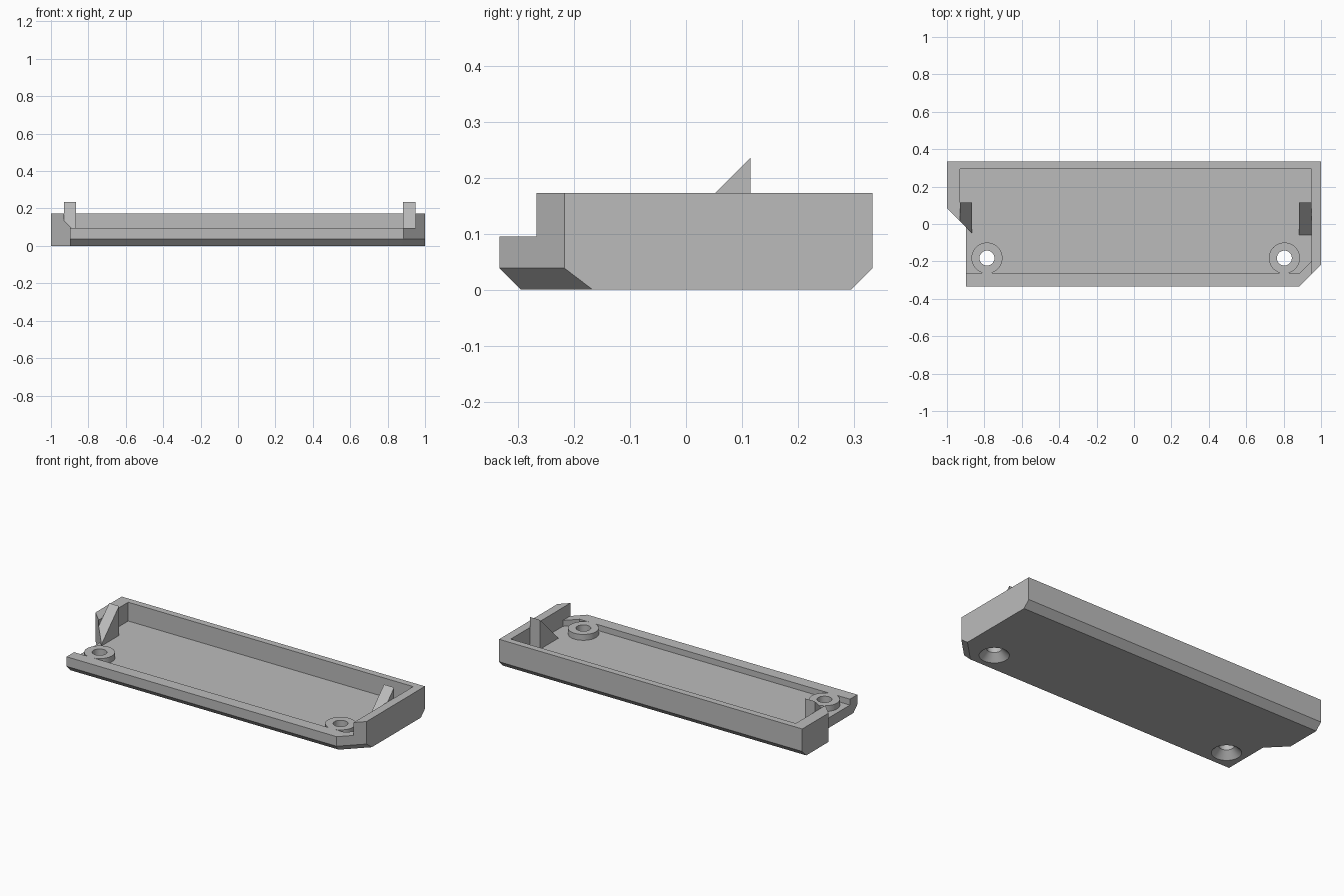
import bpy, bmesh, math

old = bpy.data.objects.get("Cube")
if old:
    bpy.data.objects.remove(old, do_unlink=True)

grey = bpy.data.materials.new("light grey plastic")
grey.use_nodes = True
colour = (0.5, 0.5, 0.5, 1)
grey.diffuse_color = colour
grey.node_tree.nodes["Principled BSDF"].inputs["Base Color"].default_value = colour


def loft(name, rings):
    """Closed solid through matching rings of 3D points."""
    bm = bmesh.new()
    loops = [[bm.verts.new(p) for p in ring] for ring in rings]
    n = len(loops[0])
    for a, b in zip(loops, loops[1:]):
        for i in range(n):
            j = (i + 1) % n
            bm.faces.new((a[i], a[j], b[j], b[i]))
    bm.faces.new(loops[0][::-1])
    bm.faces.new(loops[-1])
    bmesh.ops.recalc_face_normals(bm, faces=bm.faces)
    mesh = bpy.data.meshes.new(name)
    bm.to_mesh(mesh)
    bm.free()
    mesh.materials.append(grey)
    obj = bpy.data.objects.new(name, mesh)
    bpy.context.collection.objects.link(obj)
    return obj


def prism(name, outline, z0, z1):
    return loft(name, [[(x, y, z) for x, y in outline] for z in (z0, z1)])


def disc(name, x, y, levels, sides=48):
    """Round solid through (radius, z) levels."""
    turns = [2 * math.pi * i / sides for i in range(sides)]
    return loft(name, [[(x + r * math.cos(t), y + r * math.sin(t), z) for t in turns]
                       for r, z in levels])


def combine(target, tool, operation):
    """Apply a boolean and remove the tool."""
    mod = target.modifiers.new("boolean", 'BOOLEAN')
    mod.operation, mod.solver, mod.object = operation, 'EXACT', tool
    graph = bpy.context.evaluated_depsgraph_get()
    mesh = bpy.data.meshes.new_from_object(target.evaluated_get(graph))
    target.modifiers.clear()
    target.data = mesh
    bpy.data.objects.remove(tool, do_unlink=True)


HALF, TOP, LIP, FLOOR, BEVEL = 0.333, 0.172, 0.095, 0.06, 0.038
WALL_L, WALL_R, WALL_B, WALL_F = -0.93, 0.95, 0.294, -0.262

# Outer block with one clipped corner and bevelled lower edges
outer = [(-1, HALF), (1, HALF), (1, -0.217), (0.884, -HALF), (-1, -HALF)]
foot_y = HALF - BEVEL
foot = [(-1, foot_y), (1, foot_y), (1, -0.167), (0.872, -foot_y), (-1, -foot_y)]
tray = loft("tray", [[(x, y, z) for x, y in ring]
                     for ring, z in ((foot, 0), (outer, BEVEL), (outer, TOP))])

# Cut-away corner at the open end
combine(tray, prism("corner_cutter", [(-1.2, -0.6), (-0.898, -0.6), (-0.898, -0.017),
                                      (-1.2, 0.285)], -0.1, 0.4), 'DIFFERENCE')

# Recess: open front above the lip, chamfered pocket below it
combine(tray, prism("upper_cutter", [(WALL_L, -0.6), (WALL_R, -0.6), (WALL_R, WALL_B),
                                     (WALL_L, WALL_B)], LIP, 0.4), 'DIFFERENCE')
combine(tray, prism("pocket_cutter", [(WALL_L, WALL_F), (0.885, WALL_F), (WALL_R, -0.197),
                                      (WALL_R, WALL_B), (WALL_L, WALL_B)],
                    FLOOR, 0.15), 'DIFFERENCE')

# Screw bosses with countersunk holes
for x in (-0.786, 0.804):
    y = -0.182
    combine(tray, disc("boss", x, y, [(0.083, 0.03), (0.083, LIP)]), 'UNION')
    combine(tray, disc("screw_hole", x, y, [(0.09, -0.01), (0.04, 0.04), (0.04, 0.2)]),
            'DIFFERENCE')

# Sloped clips against the end walls
profile = [(-0.07, 0.05), (0.115, 0.05), (0.115, 0.235)]
for side, x0, x1 in (("right", WALL_L, -0.865), ("left", 0.883, WALL_R)):
    clip = loft(side + "_clip", [[(x, y, z) for y, z in profile] for x in (x0, x1)])
    if side == "right":
        combine(clip, prism("clip_cutter", [(-1.2, 0.285), (-1.2, -0.3), (-0.615, -0.3)],
                            -0.1, 0.4), 'DIFFERENCE')
    combine(tray, clip, 'UNION')

# Smooth round walls, crisp edges
bpy.ops.object.select_all(action='DESELECT')
tray.select_set(True)
bpy.context.view_layer.objects.active = tray
bpy.ops.object.shade_smooth_by_angle(angle=math.radians(25))
